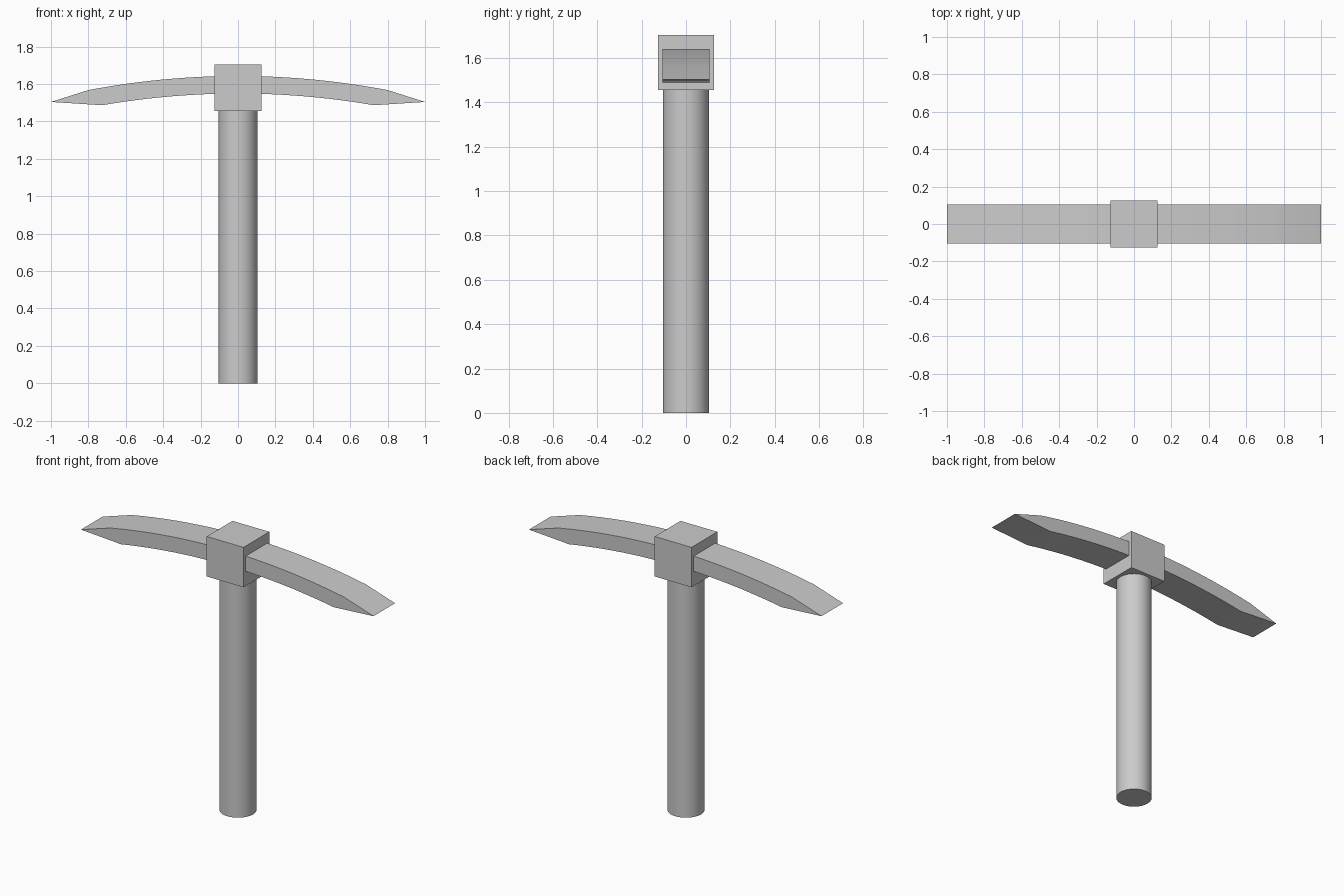
import bpy, bmesh

if "Cube" in bpy.data.objects:
    bpy.data.objects.remove(bpy.data.objects["Cube"])

HALF_W = 0.105   # blade half width in y


def smooth(obj):
    bpy.ops.object.select_all(action='DESELECT')
    obj.select_set(True)
    bpy.context.view_layer.objects.active = obj
    bpy.ops.object.shade_smooth_by_angle()


# Handle: round shaft standing on the ground
bpy.ops.mesh.primitive_cylinder_add(vertices=48, radius=0.104, depth=1.46,
                                    location=(0, 0, 0.73))
handle = bpy.context.object
handle.name = "handle"
smooth(handle)

# Socket: block joining handle and blade
bpy.ops.mesh.primitive_cube_add(size=1, location=(0, 0, 1.58))
socket = bpy.context.object
socket.name = "socket_block"
socket.scale = (0.252, 0.252, 0.247)

# Blade: bowed side profile with chisel tips, extruded across y
def bow(z_mid, x_end, steps=12):
    xs = [x_end * i / steps for i in range(-steps, steps + 1)]
    return [(x, z_mid - 0.118 * x * x) for x in xs]


profile = bow(1.643, 0.80) + [(1.0, 1.504)] + bow(1.549, 0.727)[::-1] + [(-1.0, 1.504)]
bm = bmesh.new()
face = bm.faces.new([bm.verts.new((x, -HALF_W, z)) for x, z in profile])
ext = bmesh.ops.extrude_face_region(bm, geom=[face])
verts = [g for g in ext["geom"] if isinstance(g, bmesh.types.BMVert)]
bmesh.ops.translate(bm, verts=verts, vec=(0, 2 * HALF_W, 0))
bmesh.ops.recalc_face_normals(bm, faces=bm.faces)
mesh = bpy.data.meshes.new("pick_blade")
bm.to_mesh(mesh)
bm.free()
blade = bpy.data.objects.new("pick_blade", mesh)
bpy.context.collection.objects.link(blade)
smooth(blade)
